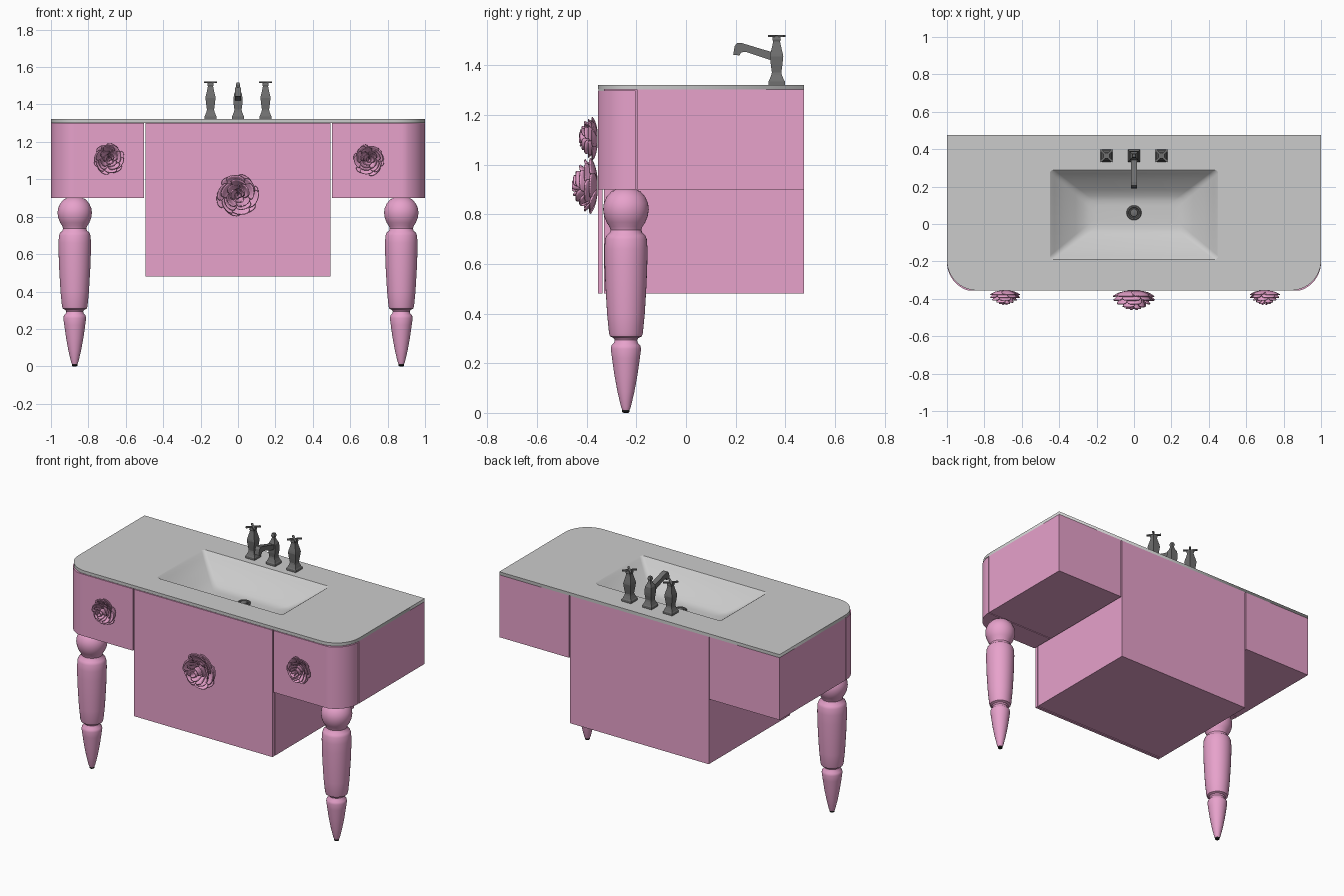
import bpy, bmesh, math, random
from math import sin, cos, pi

if "Cube" in bpy.data.objects:
    bpy.data.objects.remove(bpy.data.objects["Cube"])

random.seed(4)


def material(name, rgb):
    m = bpy.data.materials.new(name)
    m.diffuse_color = (*rgb, 1)
    m.use_nodes = True
    m.node_tree.nodes["Principled BSDF"].inputs["Base Color"].default_value = m.diffuse_color
    return m


PINK = material("pink_paint", (0.80, 0.36, 0.60))
METAL = material("dark_metal", (0.16, 0.16, 0.16))
BLACK = material("black_rubber", (0.01, 0.01, 0.01))


def finish(bm, name, mat=None, smooth=None, recalc=True):
    if recalc:
        bmesh.ops.recalc_face_normals(bm, faces=bm.faces)
    me = bpy.data.meshes.new(name)
    bm.to_mesh(me)
    bm.free()
    ob = bpy.data.objects.new(name, me)
    bpy.context.collection.objects.link(ob)
    if mat:
        me.materials.append(mat)
    if smooth:
        bpy.ops.object.select_all(action='DESELECT')
        ob.select_set(True)
        bpy.context.view_layer.objects.active = ob
        bpy.ops.object.shade_smooth_by_angle(angle=math.radians(smooth))
    return ob


def loft(bm, rings, cap_start=True, cap_end=True):
    rows = [[bm.verts.new(p) for p in ring] for ring in rings]
    n = len(rows[0])
    for a, b in zip(rows, rows[1:]):
        for i in range(n):
            j = (i + 1) % n
            bm.faces.new((a[i], a[j], b[j], b[i]))
    if cap_start:
        bm.faces.new(rows[0][::-1])
    if cap_end:
        bm.faces.new(rows[-1])


def lathe(name, profile, x, y, sides, mat, smooth=None, turn=0.0):
    """Turn (radius, z) points about a vertical axis."""
    bm = bmesh.new()
    loft(bm, [[(x + r * cos(turn + 2 * pi * i / sides), y + r * sin(turn + 2 * pi * i / sides), z)
               for i in range(sides)] for r, z in profile])
    return finish(bm, name, mat, smooth)


def prism(name, pts, lo, hi, axis='z', mat=None, smooth=None):
    """Extrude a 2D outline along z (outline in xy) or along x (outline in yz)."""
    bm = bmesh.new()
    loft(bm, [[(p, q, h) if axis == 'z' else (h, p, q) for p, q in pts] for h in (lo, hi)])
    return finish(bm, name, mat, smooth)


def box(name, x0, x1, y0, y1, z0, z1, mat):
    return prism(name, [(x0, y0), (x1, y0), (x1, y1), (x0, y1)], z0, z1, mat=mat)


def arc(cx, cy, r, a0, a1, n):
    return [(cx + r * cos(math.radians(a0 + (a1 - a0) * i / n)),
             cy + r * sin(math.radians(a0 + (a1 - a0) * i / n))) for i in range(n + 1)]


def round_rect(cy, a, b, r):
    return (arc(a - r, cy + b - r, r, 0, 90, 4) + arc(r - a, cy + b - r, r, 90, 180, 4)
            + arc(r - a, cy - b + r, r, 180, 270, 4) + arc(a - r, cy - b + r, r, 270, 360, 4))


FRONT, BACK, TOP = -0.355, 0.475, 1.322

# Countertop slab with rounded front corners and a basin opening
BASIN_Y = 0.05
outline = (arc(-0.84, FRONT + 0.16, 0.16, 180, 270, 14) + arc(0.84, FRONT + 0.16, 0.16, 270, 360, 14)
           + [(1, BACK), (-1, BACK)])
cu = bpy.data.curves.new("countertop", 'CURVE')
cu.dimensions, cu.fill_mode, cu.extrude = '2D', 'BOTH', 0.01
for pts in (outline, round_rect(BASIN_Y, 0.45, 0.24, 0.02)):
    sp = cu.splines.new('POLY')
    sp.points.add(len(pts) - 1)
    for p, (x, y) in zip(sp.points, pts):
        p.co = (x, y, 0, 1)
    sp.use_cyclic_u = True
top = bpy.data.objects.new("countertop", cu)
top.location.z = TOP - 0.01
bpy.context.collection.objects.link(top)
bpy.context.view_layer.objects.active = top
top.select_set(True)
bpy.ops.object.convert(target='MESH')

# Sunken basin: rounded rectangles shrinking as they go down
bm = bmesh.new()
steps = [(0, 0), (0.04, 0.006), (0.12, 0.024), (0.35, 0.062), (0.65, 0.108), (0.85, 0.132), (1, 0.14), (1.15, 0.142)]
loft(bm, [[(x, y, TOP - d) for x, y in round_rect(BASIN_Y, 0.45 - 0.21 * t, 0.24 - 0.165 * t, 0.02 + 0.01 * t)]
          for t, d in steps], cap_start=False)
finish(bm, "basin", smooth=60, recalc=False)

# Drain
lathe("drain", [(0.04, 1.175), (0.04, 1.186), (0.036, 1.19), (0.03, 1.19), (0.027, 1.183),
                (0.022, 1.183), (0.02, 1.19), (0.008, 1.193)], 0, 0.06, 24, METAL, 30)

# Centre cabinet, open on top under the basin, and its front panel
centre = box("centre_cabinet", -0.495, 0.495, -0.33, BACK, 0.48, 1.302, PINK)
bm = bmesh.new()
bm.from_mesh(centre.data)
bmesh.ops.delete(bm, geom=[f for f in bm.faces if f.normal.z > 0.9], context='FACES_ONLY')
bm.to_mesh(centre.data)
bm.free()
box("centre_front_panel", -0.495, 0.495, FRONT, -0.336, 0.48, 1.298, PINK)

LEG = [(0.03, 0.905), (0.058, 0.893), (0.078, 0.87), (0.089, 0.845), (0.092, 0.82), (0.088, 0.793),
       (0.078, 0.768), (0.066, 0.75), (0.062, 0.737), (0.066, 0.725), (0.078, 0.715), (0.084, 0.70),
       (0.087, 0.66), (0.086, 0.60), (0.083, 0.52), (0.076, 0.40), (0.068, 0.32), (0.064, 0.308),
       (0.05, 0.302), (0.045, 0.293), (0.048, 0.282), (0.058, 0.272), (0.061, 0.258), (0.056, 0.22),
       (0.046, 0.15), (0.034, 0.085), (0.02, 0.025), (0.015, 0.012)]

for side, s in (("left", -1), ("right", 1)):
    # Side cabinet with a curved drawer front
    xs = sorted((s * 0.502, s * 1.0))
    box(side + "_cabinet", *xs, -0.197, BACK, 0.9, 1.302, PINK)
    corner = [(0.502, -0.203), (0.502, FRONT)] + arc(0.84, FRONT + 0.152, 0.16, 270, 360, 14)
    corner = [(x, max(y, FRONT)) for x, y in corner]
    prism(side + "_drawer_front", [(s * x, y) for x, y in corner], 0.9, 1.298, mat=PINK, smooth=30)
    # Turned leg with a black tip
    lathe(side + "_leg", LEG, s * 0.873, -0.242, 40, PINK, 35)
    lathe(side + "_leg_tip", [(0.01, 0), (0.015, 0.004), (0.015, 0.014)], s * 0.873, -0.242, 20, BLACK, 30)

# Taps: square turned columns with a cross handle
TAP = [(0.033, TOP - 0.002), (0.033, 1.336), (0.029, 1.342), (0.021, 1.362), (0.019, 1.372), (0.023, 1.40),
       (0.027, 1.435), (0.025, 1.447), (0.016, 1.485), (0.014, 1.497), (0.017, 1.505), (0.015, 1.518)]
Q = math.sqrt(2)
for side, x in (("left", -0.147), ("right", 0.147)):
    lathe(side + "_tap", [(r * Q, z) for r, z in TAP], x, 0.365, 4, METAL, turn=pi / 4)
    for k in (1, -1):
        bar = box(side + "_tap_handle_bar", -0.044, 0.044, -0.006, 0.006, -0.004, 0.004, METAL)
        bar.location = (x, 0.365, 1.519)
        bar.rotation_euler.z = k * pi / 4

# Spout: column, finial and drooping arm
COLUMN = TAP[:6] + [(0.024, 1.42), (0.022, 1.455), (0.012, 1.475), (0.008, 1.49), (0.012, 1.503), (0.008, 1.518)]
lathe("spout_column", [(r * Q, z) for r, z in COLUMN], 0, 0.365, 4, METAL, turn=pi / 4)
prism("spout_arm", [(0.36, 1.45), (0.30, 1.467), (0.225, 1.49), (0.207, 1.491), (0.196, 1.478), (0.19, 1.443),
                    (0.215, 1.44), (0.222, 1.452), (0.24, 1.455), (0.36, 1.415)], -0.016, 0.016, 'x', METAL)

# Rose ornaments: rings of cupped petals facing forward
RINGS = [(6, 0.112, 0.035, 0.75), (6, 0.104, 0.058, 0.72), (5, 0.086, 0.08, 0.78),
         (4, 0.064, 0.097, 0.95), (3, 0.041, 0.108, 1.2), (2, 0.020, 0.114, 1.8)]


def rose(name, x, z, scale, mirror=1):
    bm = bmesh.new()
    nu, nv = 12, 8
    for k, (count, rad, height, width) in enumerate(RINGS):
        for c in range(count):
            mid = 2 * pi * c / count + k * 0.7 + random.uniform(-0.12, 0.12)
            size = random.uniform(0.94, 1.03)
            grid = []
            for i in range(nu + 1):
                u = 2 * i / nu - 1
                row = []
                for j in range(nv + 1):
                    v = j / nv
                    w = v * (1 - 0.22 * u ** 4)
                    a = mid + u * width * (0.75 + 0.25 * sin(pi * min(v + 0.15, 1)))
                    curl = max(0, w - 0.8) * 5
                    r = rad * size * (0.25 + 0.68 * sin(w * pi / 2) + 0.07 * curl) * (1 + 0.09 * u)
                    h = height * (0.12 + 0.88 * w ** 1.4 - 0.08 * curl ** 2)
                    row.append(bm.verts.new((x + mirror * scale * r * cos(a), FRONT - scale * h,
                                             z + scale * r * sin(a))))
                grid.append(row)
            for i in range(nu):
                for j in range(nv):
                    bm.faces.new((grid[i][j], grid[i + 1][j], grid[i + 1][j + 1], grid[i][j + 1]))
    ob = finish(bm, name, PINK, 60)
    mod = ob.modifiers.new("thickness", 'SOLIDIFY')
    mod.thickness = 0.006 * scale
    mod.offset = 0


rose("centre_rose", 0, 0.915, 1.0)
rose("left_rose", -0.69, 1.11, 0.73)
rose("right_rose", 0.698, 1.105, 0.73, -1)
